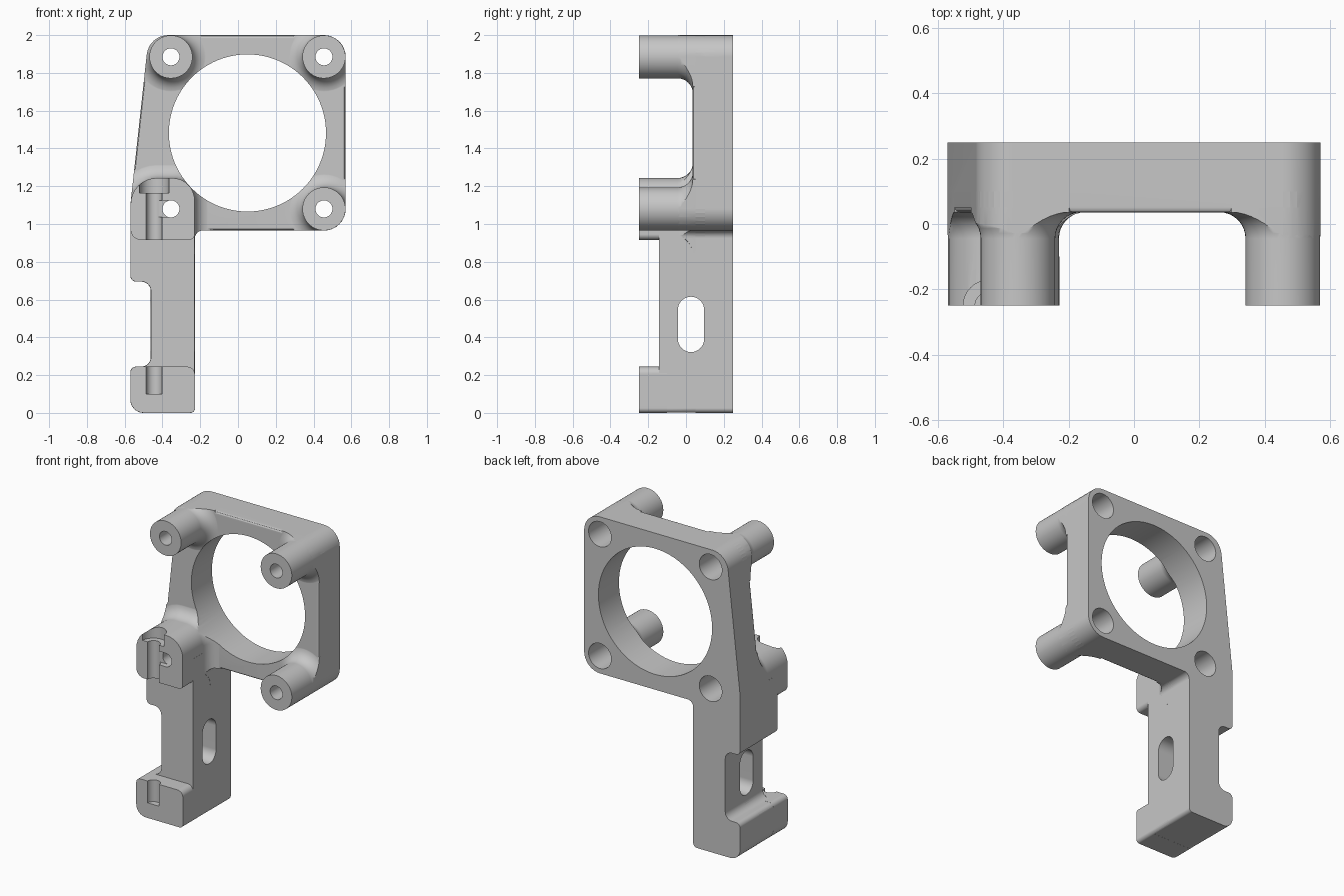
import bpy, bmesh, math
from mathutils import Vector

if "Cube" in bpy.data.objects:
    bpy.data.objects.remove(bpy.data.objects["Cube"])

grey = bpy.data.materials.new("matte grey")
grey.use_nodes = True
grey.diffuse_color = (0.57, 0.57, 0.57, 1)
grey.node_tree.nodes["Principled BSDF"].inputs["Base Color"].default_value = (0.57, 0.57, 0.57, 1)


def rounded(corners, steps=8):
    """Counter-clockwise polygon from (u, v, corner radius) triples."""
    pts = []
    for i, (u, v, r) in enumerate(corners):
        p = Vector((u, v))
        if r == 0:
            pts.append(p)
            continue
        a = (Vector(corners[i - 1][:2]) - p).normalized()
        b = (Vector(corners[(i + 1) % len(corners)][:2]) - p).normalized()
        half = a.angle(b) / 2
        centre = p + (a + b).normalized() * r / math.sin(half)
        reach = r / math.tan(half)
        start = (p + a * reach - centre).normalized()
        end = (p + b * reach - centre).normalized()
        pts += [centre + start.slerp(end, k / steps).normalized() * r for k in range(steps + 1)]
    return pts


def circle(u, v, r, n=48):
    return [Vector((u + r * math.cos(math.tau * k / n), v + r * math.sin(math.tau * k / n)))
            for k in range(n)]


def offset(pts, d):
    """Move an outline outward by d."""
    out = []
    for i, p in enumerate(pts):
        e1 = (p - pts[i - 1]).normalized()
        e2 = (pts[(i + 1) % len(pts)] - p).normalized()
        n1, n2 = Vector((e1.y, -e1.x)), Vector((e2.y, -e2.x))
        out.append(p + (n1 + n2) * d / (1 + n1.dot(n2)))
    return out


def loft(name, sections, axis="y"):
    """Solid through (position, outline) sections along one axis."""
    place = {"x": lambda s, p: (s, p.x, p.y),
             "y": lambda s, p: (p.x, s, p.y),
             "z": lambda s, p: (p.x, p.y, s)}[axis]
    bm = bmesh.new()
    rings = [[bm.verts.new(place(s, p)) for p in pts] for s, pts in sections]
    for lo, hi in zip(rings, rings[1:]):
        for i in range(len(lo)):
            bm.faces.new((lo[i - 1], lo[i], hi[i], hi[i - 1]))
    bm.faces.new(rings[0])
    bm.faces.new(rings[-1])
    bmesh.ops.recalc_face_normals(bm, faces=bm.faces)
    mesh = bpy.data.meshes.new(name)
    bm.to_mesh(mesh)
    bm.free()
    mesh.materials.append(grey)
    obj = bpy.data.objects.new(name, mesh)
    bpy.context.collection.objects.link(obj)
    return obj


def prism(name, pts, start, end, axis="y"):
    return loft(name, [(start, pts), (end, pts)], axis)


def combine(obj, other, operation, keep=False):
    mod = obj.modifiers.new("combine", "BOOLEAN")
    mod.operation, mod.solver, mod.object = operation, "EXACT", other
    bpy.context.view_layer.objects.active = obj
    bpy.ops.object.modifier_apply(modifier=mod.name)
    if not keep:
        bpy.data.objects.remove(other)


FRONT, BACK, PLATE, ARM = -0.25, 0.25, 0.035, -0.143
LEFT, RIGHT = -0.57, -0.228

# Full silhouette: fan plate with the arm hanging below it
arm_low = [(LEFT, 0.695, 0.03), (-0.462, 0.695, 0.05), (-0.462, 0.245, 0.05),
           (LEFT, 0.245, 0.03), (LEFT, 0, 0.07), (RIGHT, 0, 0.025)]
silhouette = rounded([(-0.472, 2, 0.115), (LEFT, 1.1, 0)] + arm_low
                     + [(RIGHT, 0.965, 0.04), (0.57, 0.965, 0.115), (0.57, 2, 0.115)])
body = loft("fan_bracket", [(PLATE, offset(silhouette, -0.015)),
                            (PLATE + 0.005, offset(silhouette, -0.006)),
                            (PLATE + 0.016, silhouette), (BACK, silhouette)])

# Arm in front of the plate
arm = rounded([(LEFT, 1.08, 0)] + arm_low + [(RIGHT, 1.08, 0)])
combine(body, prism("arm", offset(arm, -0.001), ARM, 0.2), "UNION")

# Foot that reaches to the front
foot = rounded([(LEFT, 0.245, 0.03), (LEFT, 0, 0.07), (RIGHT, 0, 0.025), (RIGHT, 0.245, 0.04)])
combine(body, prism("foot", offset(foot, -0.0005), FRONT, -0.1), "UNION")

# Bosses and clamp block, each flared where it meets the plate
bosses = [(x, z) for x in (-0.355, 0.455) for z in (1.08, 1.885)]
block = offset(rounded([(LEFT, 1.245, 0.14), (LEFT, 0.915, 0.055),
                        (RIGHT, 0.915, 0.03), (RIGHT, 1.245, 0.12)]), -0.0015)
clip = prism("clip", silhouette, FRONT - 0.1, BACK)
clip.hide_render = True
lip = 0.08
for outline in [circle(x, z, 0.114) for x, z in bosses[1:]] + [block]:
    sections = [(FRONT, outline)]
    for k in range(9):
        a = math.pi / 2 * k / 8
        sections.append((PLATE + 0.001 - lip + lip * math.sin(a),
                         offset(outline, lip * (1 - math.cos(a)))))
    sections.append((0.1, sections[-1][1]))
    post = loft("post", sections)
    combine(post, clip, "INTERSECT", keep=True)
    combine(body, post, "UNION")
bpy.data.objects.remove(clip)

# Air opening
cutters = [prism("opening", circle(0.05, 1.482, 0.416, 96), -0.4, 0.4)]

# Screw holes with wide bores from the back
for x, z in bosses:
    cutters.append(loft("screw_hole", [(-0.4, circle(x, z, 0.045)), (-0.15, circle(x, z, 0.045)),
                                       (-0.15, circle(x, z, 0.083)), (0.4, circle(x, z, 0.083))]))

# Upright rod groove in block and foot, with a wider seat on top
for r, low, high in ((0.042, 0.1, 0.4), (0.042, 0.8, 1.2), (0.078, 1.165, 1.4)):
    cutters.append(prism("rod_groove", circle(-0.444, FRONT, r), low, high, "z"))

# Short link between the groove and the screw hole
link = rounded([(-0.44, 1.125, 0), (-0.44, 1.036, 0), (-0.36, 1.036, 0), (-0.36, 1.125, 0)])
cutters.append(prism("link", link, -0.4, -0.215))

# Long slot through the arm
slot = rounded([(-0.043, 0.615, 0.069), (-0.043, 0.322, 0.069),
                (0.096, 0.322, 0.069), (0.096, 0.615, 0.069)])
cutters.append(prism("slot", slot, -0.8, 0, "x"))

for cutter in cutters:
    cutter.hide_render = True
    combine(body, cutter, "DIFFERENCE")

# Smooth curves, crisp edges
bpy.ops.object.select_all(action="DESELECT")
body.select_set(True)
bpy.context.view_layer.objects.active = body
bpy.ops.object.shade_smooth_by_angle(angle=math.radians(30))
weighted = body.modifiers.new("even_shading", "WEIGHTED_NORMAL")
weighted.keep_sharp = True
